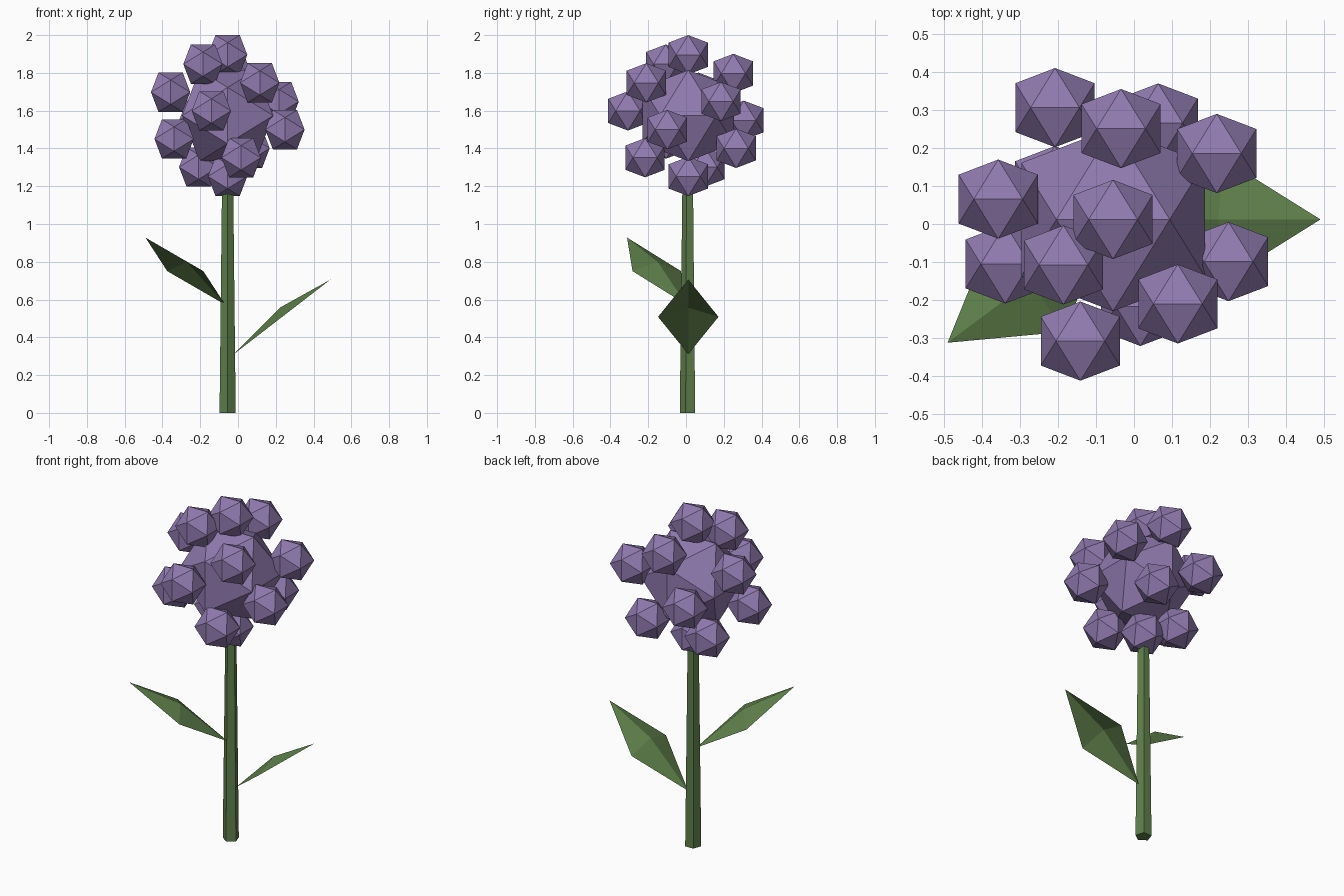
import bpy, bmesh, math
from mathutils import Vector

old = bpy.data.objects.get("Cube")
if old:
    bpy.data.objects.remove(old, do_unlink=True)


def material(name, rgb):
    mat = bpy.data.materials.new(name)
    mat.use_nodes = True
    mat.diffuse_color = (*rgb, 1)
    mat.node_tree.nodes["Principled BSDF"].inputs["Base Color"].default_value = (*rgb, 1)
    return mat


def mesh_from(bm, name, mat):
    mesh = bpy.data.meshes.new(name)
    bm.to_mesh(mesh)
    bm.free()
    mesh.materials.append(mat)
    return mesh


def place(mesh, name, location=(0, 0, 0)):
    obj = bpy.data.objects.new(name, mesh)
    obj.location = location
    bpy.context.collection.objects.link(obj)
    return obj


def icosahedron(name, half_width, mat):
    """Icosahedron with an edge on top, from three crossed golden rectangles."""
    bm = bmesh.new()
    a, b = half_width / ((1 + math.sqrt(5)) / 2), half_width
    for s in (-a, a):
        for t in (-b, b):
            for co in ((s, 0, t), (0, t, s), (t, s, 0)):
                bm.verts.new(co)
    bmesh.ops.convex_hull(bm, input=bm.verts)
    bmesh.ops.recalc_face_normals(bm, faces=bm.faces)
    return mesh_from(bm, name, mat)


purple = material("petal purple", (0.28, 0.195, 0.43))
green = material("leaf green", (0.115, 0.215, 0.07))
axis = Vector((-0.055, 0.012, 0))
head = axis + Vector((0, 0, 1.574))

# Flower head: a core with florets spread on a golden-angle spiral
place(icosahedron("flower_core", 0.241, purple), "flower_core", head)
floret = icosahedron("floret", 0.104, purple)
count = 14
golden = math.pi * (3 - math.sqrt(5))
for i in range(count):
    h = 1 - 2 * i / (count - 1)
    r = 0.332 * math.sqrt(max(0, 1 - h * h))
    offset = Vector((r * math.cos(-i * golden), r * math.sin(-i * golden), 0.322 * h))
    place(floret, f"floret_{i + 1}", head + offset)

# Stem: tapered five-sided prism, one edge to the front
bm = bmesh.new()
rings = []
for z, r in ((0, 0.045), (1.4, 0.029)):
    angles = [-math.pi / 2 + k * math.tau / 5 for k in range(5)]
    rings.append([bm.verts.new(axis + Vector((r * math.cos(a), r * math.sin(a), z)))
                  for a in angles])
for k in range(5):
    n = (k + 1) % 5
    bm.faces.new((rings[0][k], rings[0][n], rings[1][n], rings[1][k]))
bm.faces.new(rings[0][::-1])
bm.faces.new(rings[1])
place(mesh_from(bm, "stem", green), "stem")


# Leaves: folded diamonds with a raised midrib
def leaf(name, base, tip):
    base, tip = Vector(base), Vector(tip)
    along = (tip - base).normalized()
    side = Vector((0, 0, 1)).cross(along).normalized()
    up = along.cross(side)
    middle = (base + tip) / 2
    bm = bmesh.new()
    rib = bm.verts.new(middle + up * 0.046 + along * 0.02)
    rim = [bm.verts.new(p) for p in
           (base, middle - side * 0.16, tip, middle + side * 0.16)]
    for k in range(4):
        bm.faces.new((rim[k], rim[(k + 1) % 4], rib))
    place(mesh_from(bm, name, green), name)


leaf("left_leaf", (-0.022, 0.012, 0.311), (0.49, 0.012, 0.706))
leaf("right_leaf", (-0.068, 0.002, 0.573), (-0.49, -0.312, 0.928))
